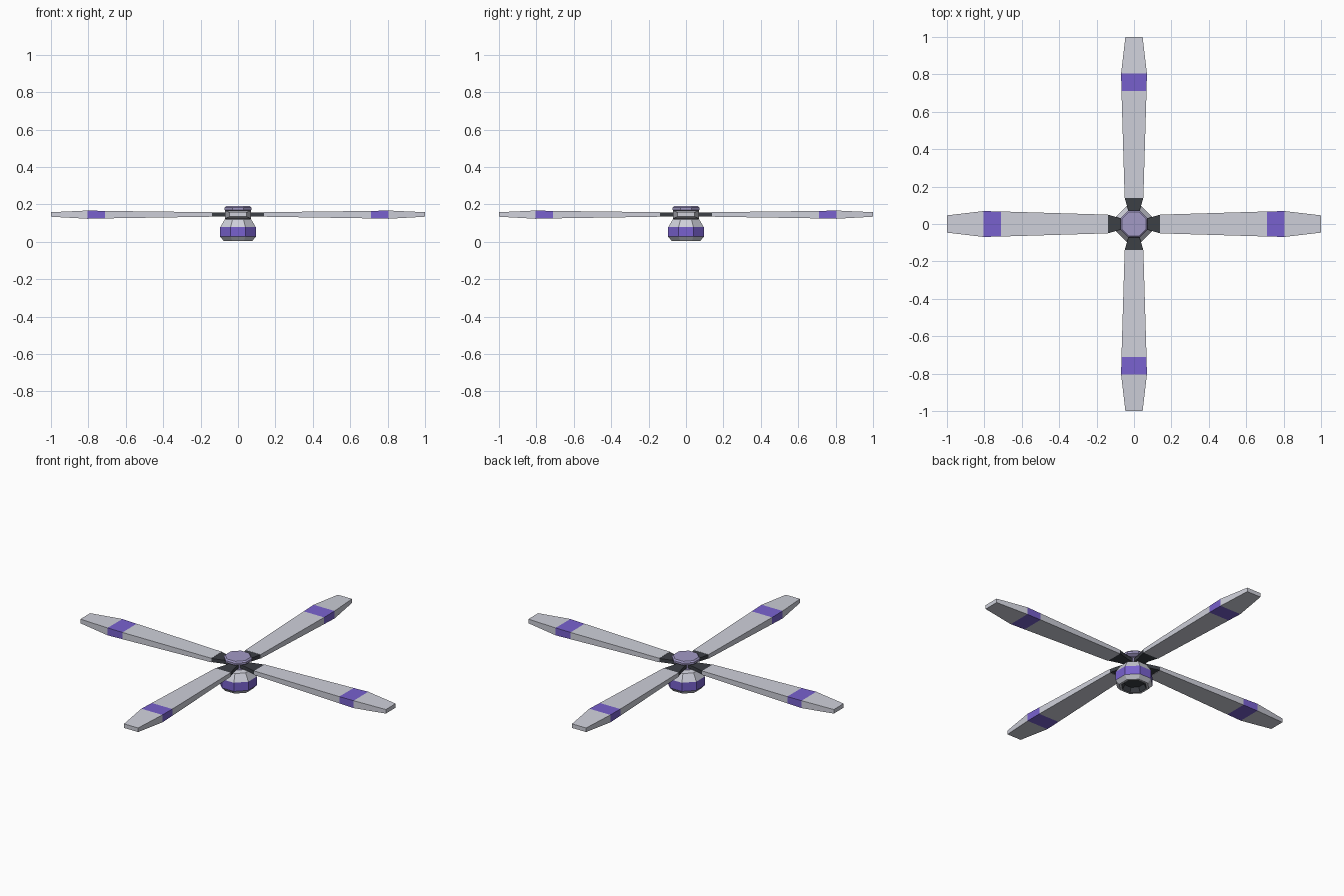
import bpy, bmesh
from math import cos, sin, pi

if "Cube" in bpy.data.objects:
    bpy.data.objects.remove(bpy.data.objects["Cube"])


def material(name, color):
    m = bpy.data.materials.new(name)
    m.diffuse_color = (*color, 1)
    m.use_nodes = True
    m.node_tree.nodes["Principled BSDF"].inputs["Base Color"].default_value = m.diffuse_color
    return m


grey = material("light_grey", (0.62, 0.63, 0.70))
purple = material("purple", (0.19, 0.12, 0.62))
lilac = material("lilac", (0.36, 0.32, 0.56))
black = material("charcoal", (0.045, 0.05, 0.06))


def finish(name, bm, mats):
    bmesh.ops.recalc_face_normals(bm, faces=bm.faces)
    mesh = bpy.data.meshes.new(name)
    bm.to_mesh(mesh)
    bm.free()
    for m in mats:
        mesh.materials.append(m)
    ob = bpy.data.objects.new(name, mesh)
    bpy.context.collection.objects.link(ob)
    return ob


def skin(name, rings, mats, bands):
    """Bridge successive rings of points; bands gives the material of each span."""
    bm = bmesh.new()
    loops = [[bm.verts.new(p) for p in ring] for ring in rings]
    n = len(loops[0])
    for a, b, mi in zip(loops, loops[1:], bands):
        for i in range(n):
            j = (i + 1) % n
            bm.faces.new((a[i], a[j], b[j], b[i])).material_index = mi
    bm.faces.new(loops[0]).material_index = bands[0]
    bm.faces.new(loops[-1]).material_index = bands[-1]
    return finish(name, bm, mats)


def lathe(name, profile, mats, bands, sides=8):
    rings = [[(r * cos(2 * pi * (i + 0.5) / sides), r * sin(2 * pi * (i + 0.5) / sides), z)
              for i in range(sides)] for r, z in profile]
    return skin(name, rings, mats, bands)


def bar(name, stations, mats, bands, angle):
    """Rectangular bar along a radius: stations are (distance, half width, z low, z high)."""
    rings = [[(x, -w, lo), (x, w, lo), (x, w, hi), (x, -w, hi)] for x, w, lo, hi in stations]
    ob = skin(name, rings, mats, bands)
    ob.rotation_euler.z = angle
    return ob


# Hub body with purple band and recessed underside
lathe("hub_body",
      [(0.055, 0.03), (0.07, 0.005), (0.083, 0.005), (0.103, 0.027), (0.103, 0.078), (0.076, 0.12), (0.04, 0.125)],
      [grey, purple, black], [2, 0, 0, 1, 0, 0])

# Mast and top cap
lathe("mast", [(0.042, 0.12), (0.042, 0.17)], [lilac], [0])
lathe("top_cap", [(0.06, 0.162), (0.078, 0.17), (0.078, 0.182), (0.07, 0.19)], [lilac], [0, 0, 0])

# Four blades and their root grips
for k in range(4):
    a = k * pi / 2
    bar(f"root_grip_{k + 1}", [(0.03, 0.025, 0.136, 0.157), (0.07, 0.03, 0.136, 0.157), (0.14, 0.05, 0.136, 0.157)],
        [black], [0, 0], a)
    bar(f"blade_{k + 1}",
        [(0.14, 0.05, 0.134, 0.158), (0.71, 0.067, 0.125, 0.165), (0.805, 0.069, 0.123, 0.167), (1.0, 0.046, 0.134, 0.158)],
        [grey, purple], [0, 1, 0], a)
